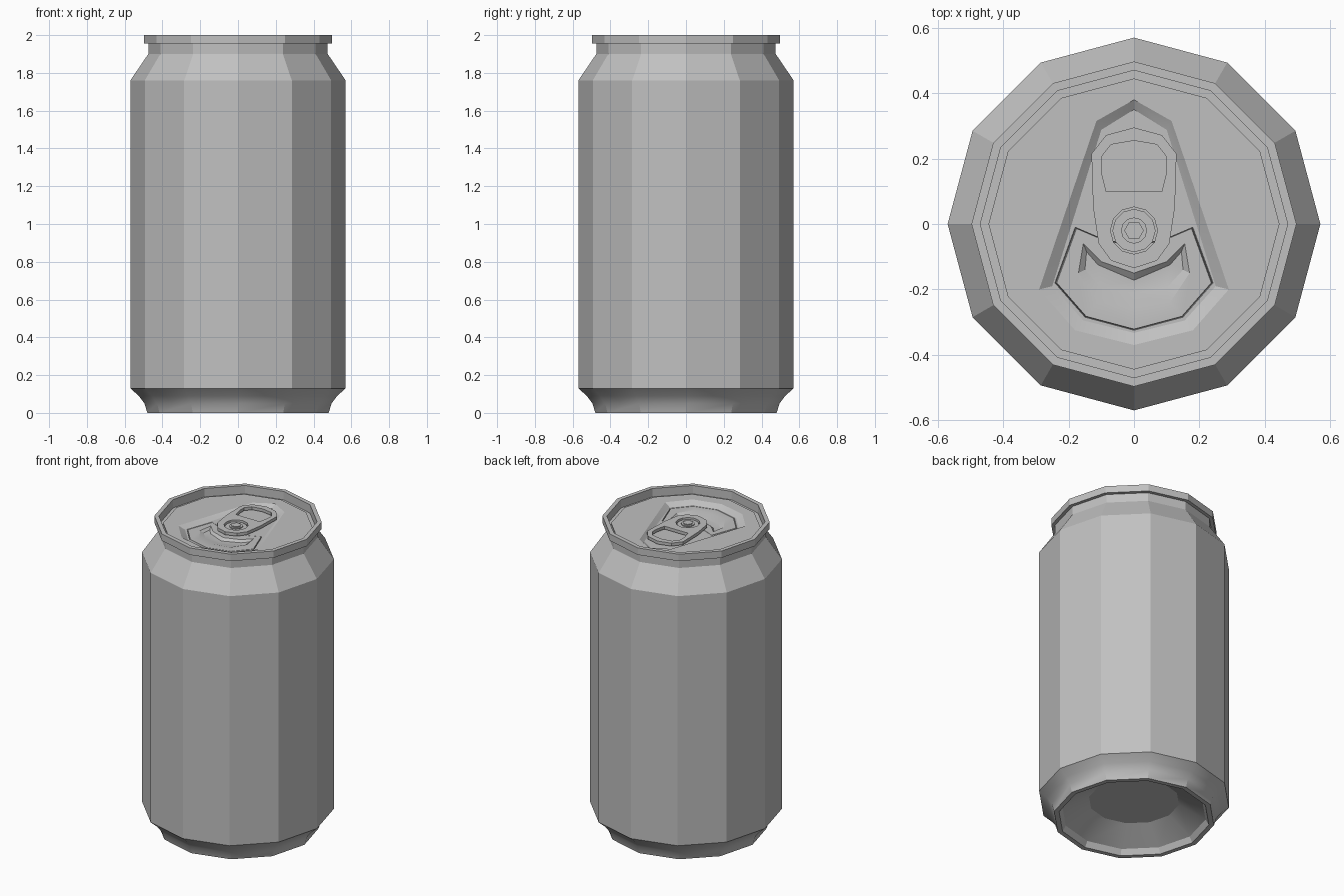
import bpy, bmesh, math

cube = bpy.data.objects.get("Cube")
if cube:
    bpy.data.objects.remove(cube)

metal = bpy.data.materials.new("grey_metal")
metal.use_nodes = True
GREY = (0.53, 0.53, 0.53, 1)
metal.diffuse_color = GREY
metal.node_tree.nodes["Principled BSDF"].inputs["Base Color"].default_value = GREY

LID = 1.955      # lid surface
FLOOR = 1.935    # pressed area around the tab
SIDES = 12


def finish(bm, name):
    mesh = bpy.data.meshes.new(name)
    bm.to_mesh(mesh)
    bm.free()
    obj = bpy.data.objects.new(name, mesh)
    bpy.context.collection.objects.link(obj)
    mesh.materials.append(metal)
    bpy.ops.object.select_all(action='DESELECT')
    obj.select_set(True)
    bpy.context.view_layer.objects.active = obj
    bpy.ops.object.shade_smooth_by_angle(angle=math.radians(25))
    return obj


def circle(r, n=SIDES, cy=0.0):
    return [(r * math.cos(math.tau * i / n), cy + r * math.sin(math.tau * i / n))
            for i in range(n)]


def mirrored(half):
    """Close an outline given from its top centre down the +x side."""
    return half + [(-x, y) for x, y in reversed(half) if x > 0]


def shrink(outline, s, cy):
    return [(x * s, cy + (y - cy) * s) for x, y in outline]


def ring(bm, outline, z):
    return [bm.verts.new((x, y, z)) for x, y in outline]


def bridge(bm, a, b):
    n = len(a)
    for i in range(n):
        bm.faces.new((a[i], a[(i + 1) % n], b[(i + 1) % n], b[i]))


def fill(bm, *rings):
    """Fill the first ring, leaving the others as holes."""
    edges = []
    for r in rings:
        for i, v in enumerate(r):
            w = r[(i + 1) % len(r)]
            edges.append(bm.edges.get((v, w)) or bm.edges.new((v, w)))
    bmesh.ops.triangle_fill(bm, use_beauty=True, edges=edges, normal=(0, 0, 1))


def face_up(bm):
    bm.normal_update()
    for f in bm.faces:
        if f.normal.z < 0:
            f.normal_flip()


def plate(name, outlines, z, thick):
    """Flat sheet with optional holes, extruded downwards from z."""
    bm = bmesh.new()
    fill(bm, *[ring(bm, o, z) for o in outlines])
    face_up(bm)
    ext = bmesh.ops.extrude_face_region(bm, geom=bm.faces[:], use_keep_orig=True)
    bmesh.ops.translate(bm, vec=(0, 0, -thick),
                        verts=[g for g in ext["geom"] if isinstance(g, bmesh.types.BMVert)])
    bmesh.ops.recalc_face_normals(bm, faces=bm.faces[:])
    return finish(bm, name)


# Can body: domed base, side wall, shoulder, rim and countersink
profile = [(0.27, 0.12), (0.43, 0.035), (0.45, 0), (0.48, 0), (0.495, 0.05),
           (0.525, 0.09), (0.57, 0.13), (0.57, 1.76), (0.475, 1.9),
           (0.475, 1.955), (0.497, 1.955), (0.497, 2), (0.47, 2),
           (0.47, 1.945), (0.445, 1.945), (0.445, LID)]
bm = bmesh.new()
rings = [ring(bm, circle(r), z) for r, z in profile]
for a, b in zip(rings, rings[1:]):
    bridge(bm, a, b)
bm.faces.new(list(reversed(rings[0])))
finish(bm, "can_body")

# Lid: pressed area, scored opening panel and its shallow dish
press_top = mirrored([(0, 0.38), (0.115, 0.315), (0.29, -0.2), (0.18, -0.325), (0, -0.37)])
press_low = mirrored([(0, 0.35), (0.1, 0.288), (0.25, -0.19), (0.155, -0.295), (0, -0.333)])
panel = mirrored([(0, -0.07), (0.11, -0.04), (0.18, -0.01), (0.242, -0.18),
                  (0.15, -0.285), (0, -0.325)])
dish_top = mirrored([(0, -0.15), (0.1, -0.115), (0.155, -0.06), (0.17, -0.15),
                     (0.11, -0.24), (0, -0.257)])
dish_low = mirrored([(0, -0.172), (0.11, -0.125), (0.145, -0.085), (0.15, -0.14),
                     (0.1, -0.195), (0, -0.212)])
bm = bmesh.new()
outer = ring(bm, circle(0.445), LID)
p_top, p_low = ring(bm, press_top, LID), ring(bm, press_low, FLOOR)
fill(bm, outer, p_top)
bridge(bm, p_top, p_low)
score = [ring(bm, shrink(panel, s, -0.17), z) for s, z in
         ((1, FLOOR), (0.988, FLOOR - 0.008), (0.976, FLOOR))]
fill(bm, p_low, score[0])
bridge(bm, score[0], score[1])
bridge(bm, score[1], score[2])
d_top, d_low = ring(bm, dish_top, FLOOR), ring(bm, dish_low, FLOOR - 0.014)
fill(bm, score[2], d_top)
bridge(bm, d_top, d_low)
fill(bm, d_low)
face_up(bm)
finish(bm, "lid")

# Pull tab with finger hole and rivet hole
tab = mirrored([(0, 0.295), (0.085, 0.272), (0.13, 0.215), (0.125, 0.05),
                (0.108, -0.06), (0.07, -0.112), (0, -0.135)])
finger_hole = mirrored([(0, 0.255), (0.07, 0.243), (0.1, 0.205), (0.1, 0.16),
                        (0.085, 0.1), (0, 0.1)])
RIVET_Y = -0.02
plate("pull_tab", [tab, finger_hole, circle(0.072, SIDES, RIVET_Y)], 1.968, 0.02)
plate("tab_tongue", [circle(0.066, SIDES, RIVET_Y)], 1.958, 0.01)
plate("rivet_base", [circle(0.04, SIDES, RIVET_Y)], 1.964, 0.03)
plate("rivet_head", [circle(0.03, 6, RIVET_Y)], 1.97, 0.012)
